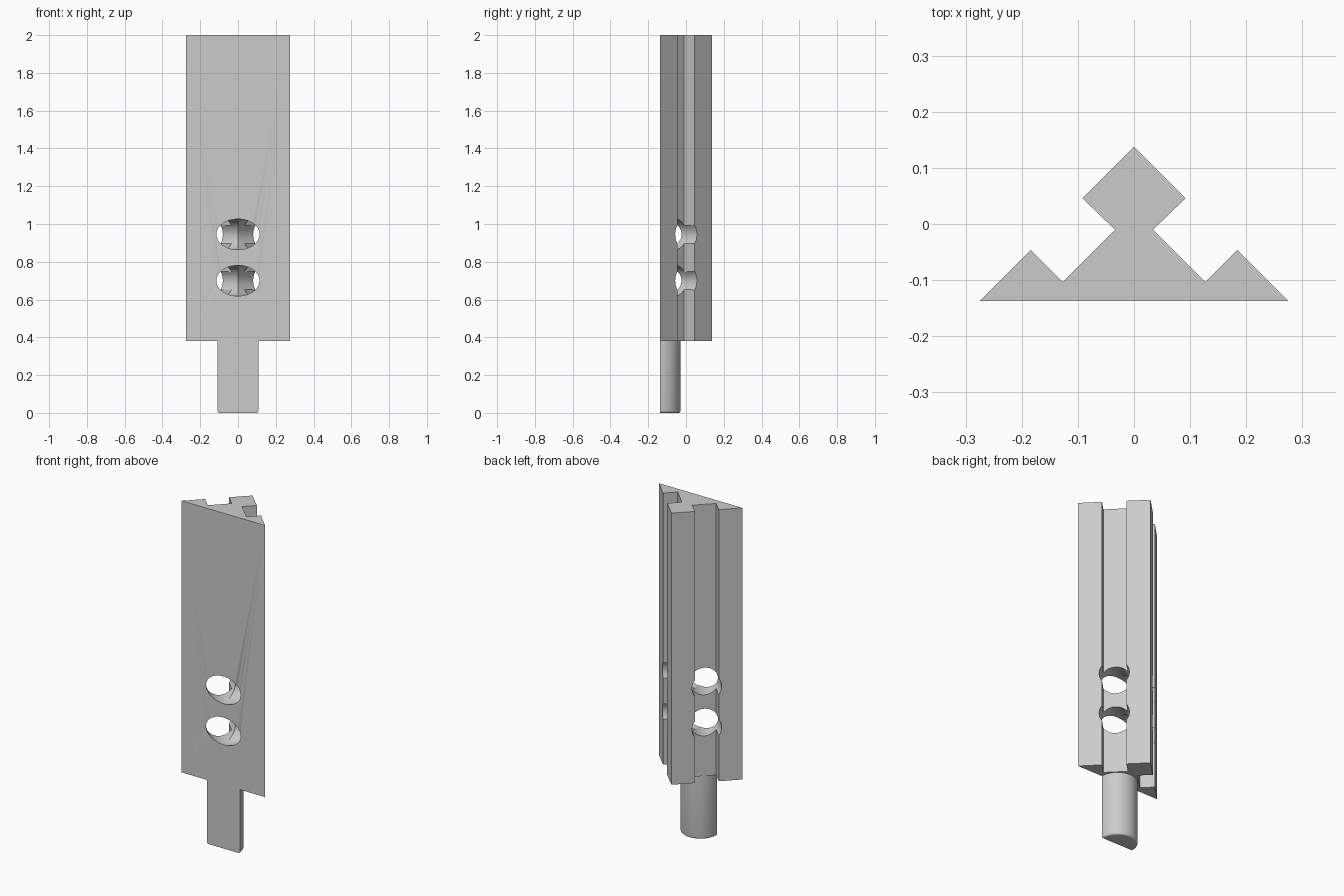
import bpy, bmesh, math
from mathutils import Matrix, Vector

if "Cube" in bpy.data.objects:
    bpy.data.objects.remove(bpy.data.objects["Cube"], do_unlink=True)

FRONT, BASE, TOP = -0.1375, 0.38, 2.0

grey = bpy.data.materials.new("plain_grey")
grey.use_nodes = True
grey.diffuse_color = (0.6, 0.6, 0.6, 1)
grey.node_tree.nodes["Principled BSDF"].inputs["Base Color"].default_value = (0.6, 0.6, 0.6, 1)


def add_object(name, bm):
    bmesh.ops.recalc_face_normals(bm, faces=bm.faces)
    mesh = bpy.data.meshes.new(name)
    bm.to_mesh(mesh)
    bm.free()
    mesh.materials.append(grey)
    obj = bpy.data.objects.new(name, mesh)
    bpy.context.scene.collection.objects.link(obj)
    return obj


def smooth(obj):
    bpy.ops.object.select_all(action="DESELECT")
    obj.select_set(True)
    bpy.context.view_layer.objects.active = obj
    bpy.ops.object.shade_smooth_by_angle(angle=math.radians(30))


# Grooved rail: half profile mirrored about x = 0, then extruded upward
half = [(0.275, FRONT), (0.184, -0.046), (0.127, -0.103),
        (0.034, -0.010), (0.092, 0.046)]
outline = half + [(0, 0.1375)] + [(-x, y) for x, y in reversed(half)]
bm = bmesh.new()
face = bm.faces.new([bm.verts.new((x, y, BASE)) for x, y in outline])
ext = bmesh.ops.extrude_face_region(bm, geom=[face])
bmesh.ops.translate(bm, vec=(0, 0, TOP - BASE),
                    verts=[v for v in ext["geom"] if isinstance(v, bmesh.types.BMVert)])
rail = add_object("grooved_rail", bm)

# Pairs of diagonal holes meeting at the middle of the front face
for level in (0.70, 0.945):
    for side in (-1, 1):
        bm = bmesh.new()
        direction = Vector((side, 1, 0)).normalized()
        turn = direction.to_track_quat("Z", "Y").to_matrix().to_4x4()
        bmesh.ops.create_cone(bm, cap_ends=True, segments=64, radius1=0.081, radius2=0.081,
                              depth=1.0, matrix=Matrix.Translation((0, FRONT, level)) @ turn)
        cutter = add_object("hole_cutter", bm)
        cutter.hide_render = True
        cut = rail.modifiers.new("hole", "BOOLEAN")
        cut.operation = "DIFFERENCE"
        cut.solver = "EXACT"
        cut.object = cutter
        bpy.context.view_layer.objects.active = rail
        bpy.ops.object.modifier_apply(modifier=cut.name)
        bpy.data.objects.remove(cutter, do_unlink=True)
smooth(rail)

# Half-round tenon with a rounded lower rim and a flat front
bm = bmesh.new()
bmesh.ops.create_cone(bm, cap_ends=True, segments=64, radius1=0.108, radius2=0.108,
                      depth=BASE, matrix=Matrix.Translation((0, FRONT, BASE / 2)))
rim = [e for e in bm.edges if all(v.co.z < 0.01 for v in e.verts)]
bmesh.ops.bevel(bm, geom=rim, offset=0.011, segments=4, profile=0.5, affect="EDGES")
cut = bmesh.ops.bisect_plane(bm, geom=bm.verts[:] + bm.edges[:] + bm.faces[:],
                             plane_co=(0, FRONT, 0), plane_no=(0, -1, 0), clear_outer=True)
bmesh.ops.holes_fill(bm, edges=[e for e in bm.edges if e.is_boundary], sides=0)
tenon = add_object("half_round_tenon", bm)
smooth(tenon)
